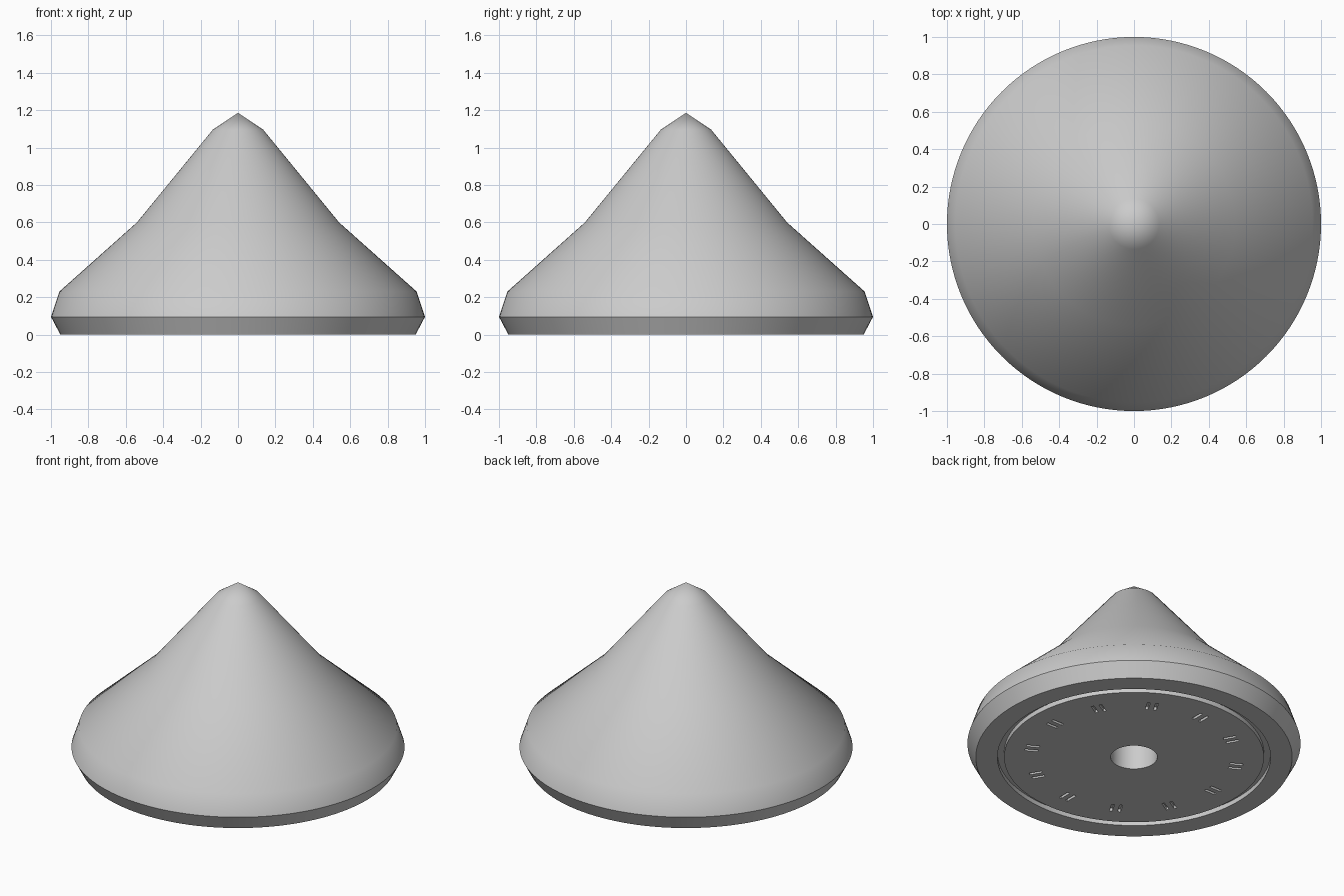
import bpy, bmesh
from math import pi, radians, cos, sin
from mathutils import Matrix, Vector

cube = bpy.data.objects.get("Cube")
if cube:
    bpy.data.objects.remove(cube, do_unlink=True)

SEGMENTS = 128

grey = bpy.data.materials.new("light_grey")
grey.use_nodes = True
colour = (0.6, 0.6, 0.6, 1)
grey.diffuse_color = colour
grey.node_tree.nodes["Principled BSDF"].inputs["Base Color"].default_value = colour


def add_object(name, bm):
    bmesh.ops.recalc_face_normals(bm, faces=bm.faces)
    mesh = bpy.data.meshes.new(name)
    bm.to_mesh(mesh)
    bm.free()
    mesh.materials.append(grey)
    obj = bpy.data.objects.new(name, mesh)
    bpy.context.collection.objects.link(obj)
    return obj


def lathe(name, profile):
    bm = bmesh.new()
    verts = [bm.verts.new((r, 0, z)) for r, z in profile]
    edges = [bm.edges.new(pair) for pair in zip(verts, verts[1:])]
    bmesh.ops.spin(bm, geom=verts + edges, cent=(0, 0, 0), axis=(0, 0, 1),
                   angle=2 * pi, steps=SEGMENTS, use_merge=True)
    bmesh.ops.remove_doubles(bm, verts=bm.verts, dist=0.0001)
    return add_object(name, bm)


# Conical body: centre socket, ring groove underneath, bevelled rim, peak
body = lathe("cone_body", [
    (0, 0.3), (0.14, 0.3), (0.14, 0),
    (0.78, 0), (0.78, 0.03), (0.82, 0.03), (0.82, 0),
    (0.95, 0), (1, 0.095), (0.955, 0.23),
    (0.54, 0.6), (0.135, 1.095), (0, 1.185)])

# Twelve pairs of short notches cut into the underside
bm = bmesh.new()
for i in range(12):
    turn = Matrix.Rotation(i * pi / 6, 4, "Z")
    for side in (-1, 1):
        place = Matrix.Translation((0.62, side * 0.025, 0))
        size = Matrix.Diagonal(Vector((0.08, 0.018, 0.04, 1)))
        bmesh.ops.create_cube(bm, size=1, matrix=turn @ place @ size)
cutter = add_object("notch_cutter", bm)
cutter.hide_render = True

cut = body.modifiers.new("notches", "BOOLEAN")
cut.operation = "DIFFERENCE"
cut.solver = "EXACT"
cut.object = cutter
bpy.ops.object.select_all(action="DESELECT")
bpy.context.view_layer.objects.active = body
body.select_set(True)
bpy.ops.object.modifier_apply(modifier=cut.name)
bpy.data.objects.remove(cutter, do_unlink=True)

# Smooth cone with crisp rim and cut edges
bpy.ops.object.shade_smooth_by_angle(angle=radians(35))
